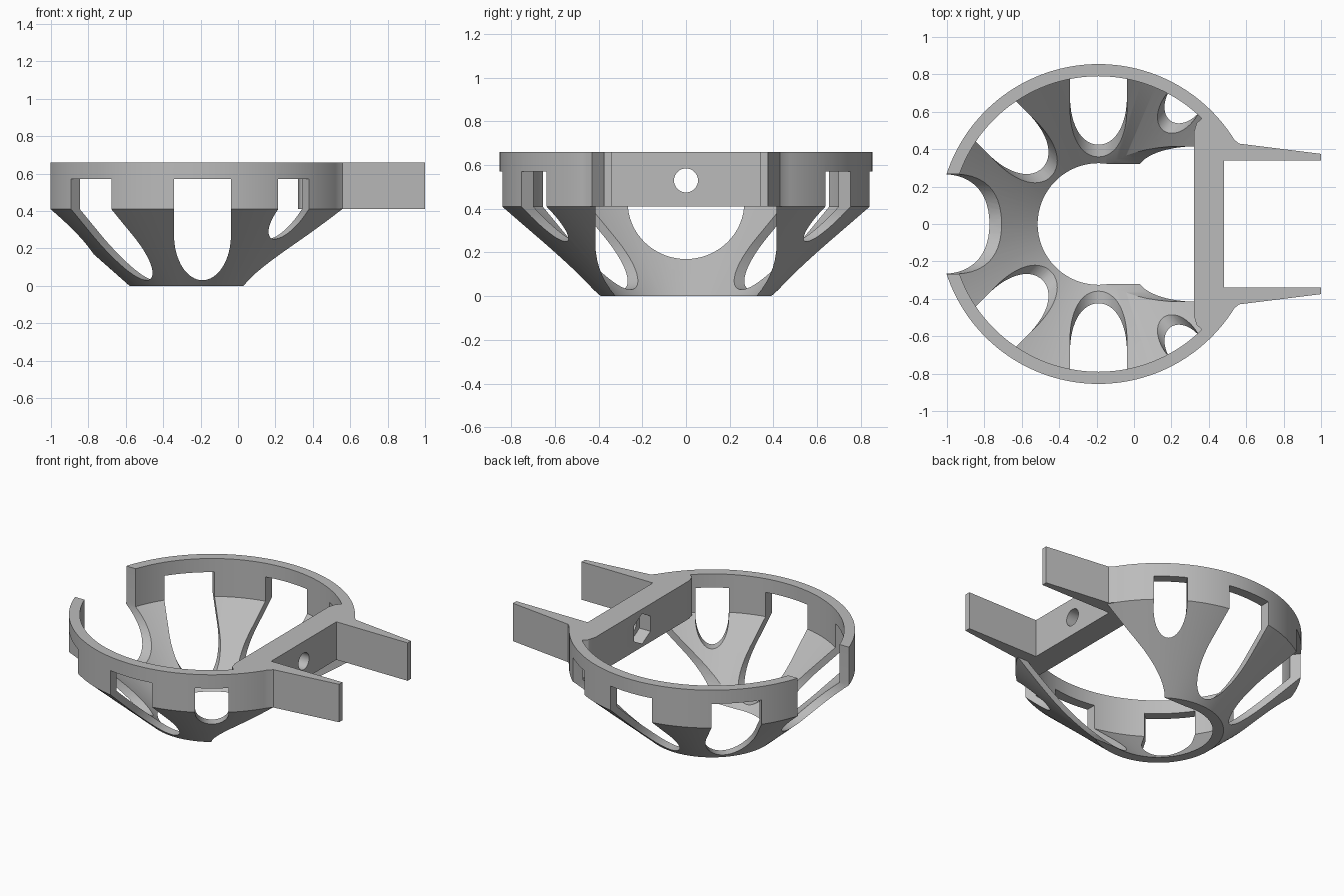
import bpy, bmesh
from math import cos, sin, pi, radians
from mathutils import Matrix, Vector

cube = bpy.data.objects.get("Cube")
if cube:
    bpy.data.objects.remove(cube, do_unlink=True)

CX = -0.19              # bowl axis
RIM, TOP = 0.41, 0.66   # bottom and top of the upright ring

grey = bpy.data.materials.new("plain grey")
grey.use_nodes = True
colour = (0.5, 0.5, 0.5, 1)
grey.diffuse_color = colour
grey.node_tree.nodes["Principled BSDF"].inputs["Base Color"].default_value = colour


def finish(name, bm):
    bmesh.ops.recalc_face_normals(bm, faces=bm.faces)
    mesh = bpy.data.meshes.new(name)
    bm.to_mesh(mesh)
    bm.free()
    mesh.materials.append(grey)
    ob = bpy.data.objects.new(name, mesh)
    bpy.context.collection.objects.link(ob)
    return ob


def lathe(name, profile, steps=128):
    bm = bmesh.new()
    rings = []
    for i in range(steps):
        a = 2 * pi * i / steps
        rings.append([bm.verts.new((CX + r * cos(a), r * sin(a), z)) for r, z in profile])
    n = len(profile)
    for i in range(steps):
        p, q = rings[i], rings[(i + 1) % steps]
        for j in range(n):
            k = (j + 1) % n
            bm.faces.new((p[j], q[j], q[k], p[k]))
    return finish(name, bm)


def extrude(name, points, offset, matrix=Matrix()):
    """Prism from 3D outline points pushed along an offset."""
    bm = bmesh.new()
    face = bm.faces.new([bm.verts.new(p) for p in points])
    res = bmesh.ops.extrude_face_region(bm, geom=[face])
    moved = [v for v in res["geom"] if isinstance(v, bmesh.types.BMVert)]
    bmesh.ops.translate(bm, verts=moved, vec=Vector(offset))
    bmesh.ops.transform(bm, matrix=matrix, verts=bm.verts)
    return finish(name, bm)


def combine(target, tool, operation):
    mod = target.modifiers.new("join", "BOOLEAN")
    mod.operation, mod.object, mod.solver = operation, tool, "EXACT"
    bpy.context.view_layer.objects.active = target
    bpy.ops.object.modifier_apply(modifier=mod.name)
    bpy.data.objects.remove(tool, do_unlink=True)


def slot(angle, half, mid, drop, top, start=0.1):
    """Radial cutter with an elliptical bottom and a square top."""
    arc = [(start, -half * cos(pi * i / 32), mid - drop * sin(pi * i / 32)) for i in range(33)]
    outline = arc + [(start, half, top), (start, -half, top)]
    turn = Matrix.Translation((CX, 0, 0)) @ Matrix.Rotation(radians(angle), 4, "Z")
    return extrude("slot_cutter", outline, (1.2, 0, 0), turn)


def rod(name, radius, sides, x0, x1, z):
    ring = [(x0, radius * sin(2 * pi * i / sides), z + radius * cos(2 * pi * i / sides))
            for i in range(sides)]
    return extrude(name, ring, (x1 - x0, 0, 0))


# Conical bowl with an upright rim
bowl = lathe("slotted_bowl", [(0.325, 0), (0.39, 0), (0.855, RIM), (0.855, TOP),
                              (0.79, TOP), (0.79, RIM)])

# Open end, wide notch and windows
combine(bowl, slot(0, 0.415, 0.24, 0.38, 0.9, 0.0), "DIFFERENCE")
combine(bowl, slot(180, 0.267, 0.43, 0.26, 0.9), "DIFFERENCE")
for angle in (90, 135, 225, 270):
    combine(bowl, slot(angle, 0.152, 0.27, 0.24, 0.57), "DIFFERENCE")
for angle in (55, -55):
    combine(bowl, slot(angle, 0.1, 0.39, 0.14, 0.57), "DIFFERENCE")

# Cross bar with two tapering arms
side = [(0.48, 0.34), (1, 0.34), (1, 0.375), (0.56, 0.43), (0.42, 0.56),
        (0.37, 0.57), (0.335, 0.54), (0.32, 0.49)]
outline = side + [(x, -y) for x, y in reversed(side)]
bar = extrude("cross_bar", [(x, y, RIM) for x, y in outline], (0, 0, TOP - RIM))

# Bolt hole and nut pocket
combine(bar, rod("bolt_cutter", 0.055, 32, 0.2, 0.6, 0.53), "DIFFERENCE")
combine(bar, rod("nut_cutter", 0.1, 6, 0.2, 0.4, 0.53), "DIFFERENCE")
combine(bowl, bar, "UNION")

bpy.ops.object.select_all(action="DESELECT")
bowl.select_set(True)
bpy.context.view_layer.objects.active = bowl
bpy.ops.object.shade_smooth_by_angle(angle=radians(25))
